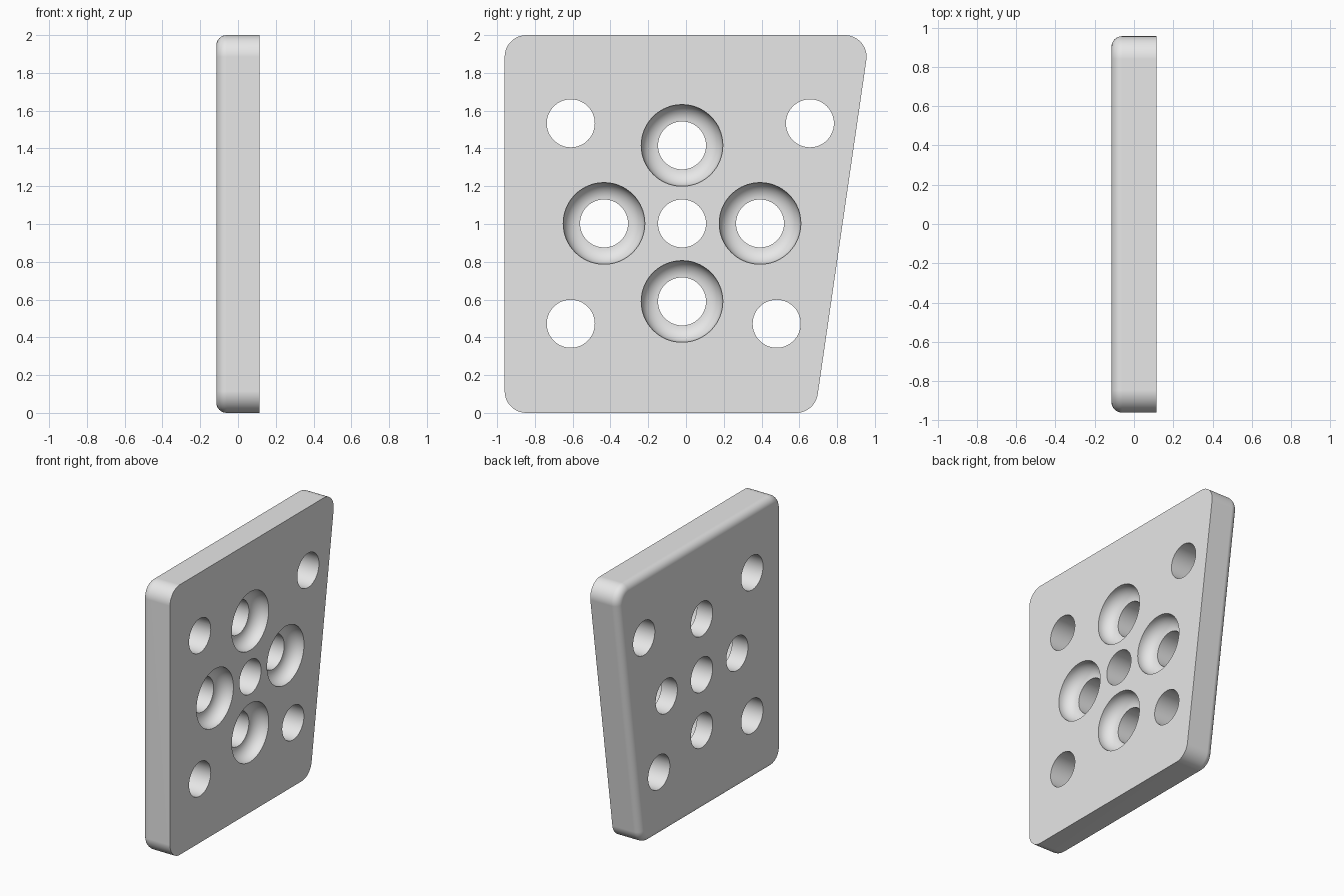
import bpy, bmesh
from math import sin, cos, pi, atan2
from mathutils import Vector

cube = bpy.data.objects.get("Cube")
if cube:
    bpy.data.objects.remove(cube, do_unlink=True)

grey = bpy.data.materials.new("light_grey")
grey.use_nodes = True
grey.diffuse_color = (0.8, 0.8, 0.8, 1)
grey.node_tree.nodes["Principled BSDF"].inputs["Base Color"].default_value = (0.8, 0.8, 0.8, 1)

HALF = 0.115      # half thickness
CORNER = 0.115    # outline corner radius
FILLET = 0.055    # rounded edge on the back side
HOLE, SEAT, DEPTH = 0.127, 0.216, 0.10
OUTLINE = [Vector(p) for p in ((-0.96, 0), (0.683, 0), (0.974, 2), (-0.96, 2))]


def skin(name, rings):
    """Mesh from a stack of equal rings, closed at both ends."""
    bm = bmesh.new()
    loops = [[bm.verts.new(p) for p in ring] for ring in rings]
    n = len(loops[0])
    for a, b in zip(loops, loops[1:]):
        for i in range(n):
            j = (i + 1) % n
            bm.faces.new((a[i], a[j], b[j], b[i]))
    bm.faces.new(loops[0])
    bm.faces.new(loops[-1])
    bmesh.ops.recalc_face_normals(bm, faces=bm.faces)
    mesh = bpy.data.meshes.new(name)
    bm.to_mesh(mesh)
    bm.free()
    mesh.materials.append(grey)
    obj = bpy.data.objects.new(name, mesh)
    bpy.context.collection.objects.link(obj)
    return obj


def outline_ring(x, inset, steps=12):
    """Rounded outline shrunk by inset, at depth x."""
    ring = []
    for i, p in enumerate(OUTLINE):
        d_in = (p - OUTLINE[i - 1]).normalized()
        d_out = (OUTLINE[(i + 1) % 4] - p).normalized()
        turn = d_in.angle(d_out)
        n_in = Vector((d_in.y, -d_in.x))
        n_out = Vector((d_out.y, -d_out.x))
        centre = p - (n_in + n_out) * CORNER / (1 + cos(turn))
        start = atan2(n_in.y, n_in.x)
        for k in range(steps + 1):
            a = start + turn * k / steps
            r = CORNER - inset
            ring.append((x, centre.x + r * cos(a), centre.y + r * sin(a)))
    return ring


def lathe(name, profile, y, z, sides=64):
    """Round cutter along x from (x, radius) pairs."""
    return skin(name, [[(x, y + r * cos(2 * pi * k / sides), z + r * sin(2 * pi * k / sides))
                        for k in range(sides)] for x, r in profile])


# Plate body: square edge on one side, rounded edge on the other
rings = [outline_ring(HALF, 0)]
for k in range(9):
    a = pi / 2 * k / 8
    rings.append(outline_ring(-HALF + FILLET * (1 - sin(a)), FILLET * (1 - cos(a))))
plate = skin("plate", rings)

# Plain holes, and holes with a rounded seat
plain = [(-0.3, HOLE), (0.3, HOLE)]
floor, arc = HALF - DEPTH, SEAT - HOLE
seated = [(-0.3, HOLE)]
for k in range(11):
    a = pi / 2 * k / 10
    seated.append((floor + arc * (1 - cos(a)), HOLE + arc * sin(a)))
seated.append((0.3, SEAT))

CY, CZ, STEP = -0.021, 1.003, 0.413
cutters = [lathe("hole_cutter", plain, y, z) for y, z in
           ((CY, CZ), (-0.61, 1.533), (0.656, 1.533), (-0.61, 0.472), (0.48, 0.472))]
cutters += [lathe("seat_cutter", seated, CY + STEP * dy, CZ + STEP * dz)
            for dy, dz in ((1, 0), (-1, 0), (0, 1), (0, -1))]

bpy.ops.object.select_all(action='DESELECT')
bpy.context.view_layer.objects.active = plate
plate.select_set(True)
for cutter in cutters:
    cutter.hide_render = True
    mod = plate.modifiers.new("cut", 'BOOLEAN')
    mod.operation = 'DIFFERENCE'
    mod.solver = 'EXACT'
    mod.object = cutter
    bpy.ops.object.modifier_apply(modifier=mod.name)
    bpy.data.objects.remove(cutter, do_unlink=True)

# Smooth curved surfaces, crisp rims, flat faces kept flat
bpy.ops.object.shade_smooth_by_angle(angle=pi / 6)
weighted = plate.modifiers.new("weighted_normals", 'WEIGHTED_NORMAL')
weighted.keep_sharp = True
